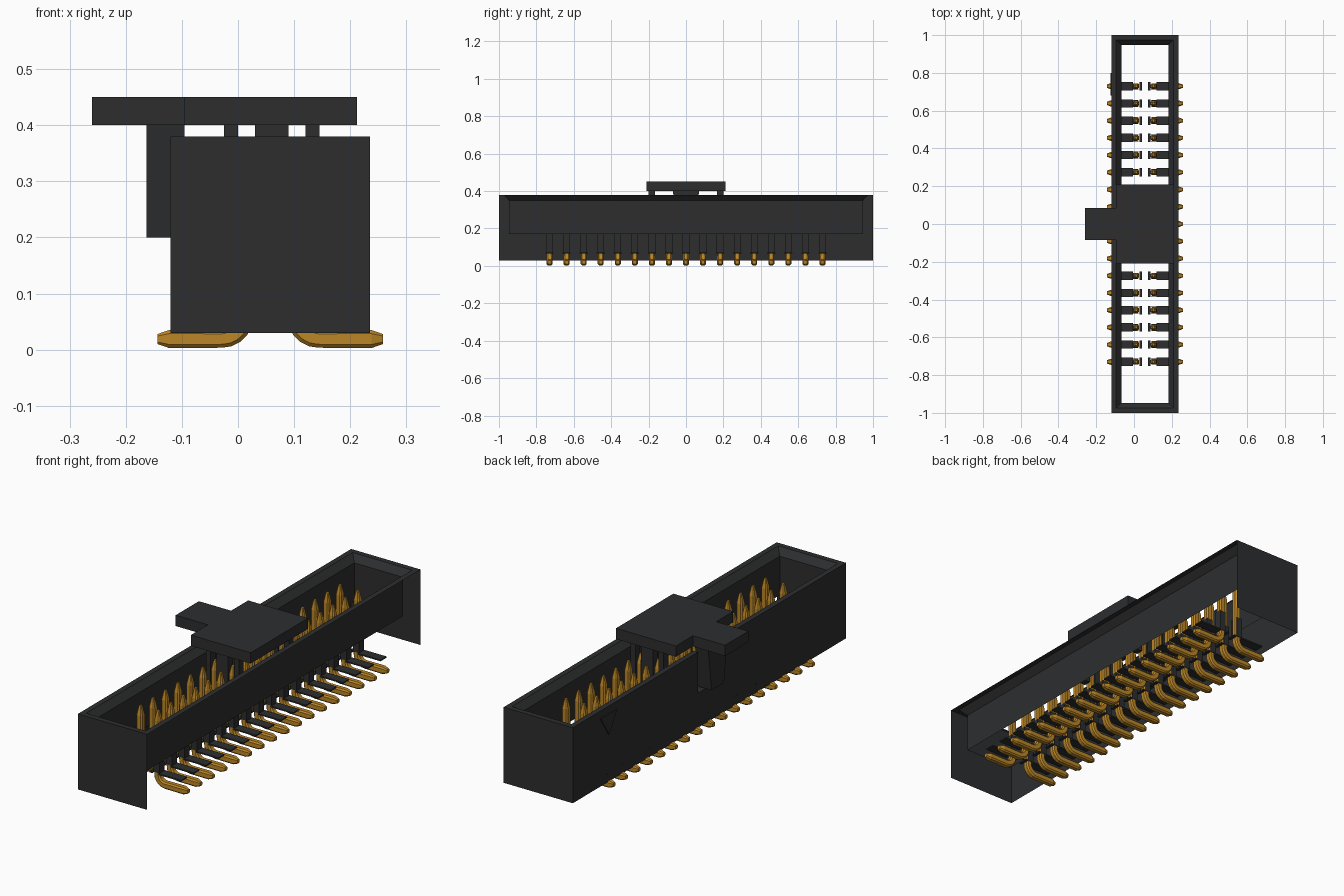
import bpy, bmesh, math
from mathutils import Vector

if "Cube" in bpy.data.objects:
    bpy.data.objects.remove(bpy.data.objects["Cube"])


def material(name, rgb, rough):
    m = bpy.data.materials.new(name)
    m.use_nodes = True
    m.diffuse_color = (*rgb, 1)
    bsdf = m.node_tree.nodes["Principled BSDF"]
    bsdf.inputs["Base Color"].default_value = (*rgb, 1)
    bsdf.inputs["Roughness"].default_value = rough
    return m


BLACK = material("black plastic", (0.026, 0.027, 0.028), 0.6)
GOLD = material("gold", (0.50, 0.24, 0.02), 0.5)

X0, X1 = -0.12, 0.235          # housing width
CX = (X0 + X1) / 2
PITCH = 0.0912
ROWS = 17


def finish(bm, name, mat, recalc=True):
    if recalc:
        bmesh.ops.recalc_face_normals(bm, faces=bm.faces)
    me = bpy.data.meshes.new(name)
    bm.to_mesh(me)
    bm.free()
    me.materials.append(mat)
    ob = bpy.data.objects.new(name, me)
    bpy.context.collection.objects.link(ob)
    return ob


def add_box(bm, x0, x1, y0, y1, z0, z1):
    verts = bmesh.ops.create_cube(bm, size=1)["verts"]
    for v in verts:
        v.co = Vector(((x0 + x1) / 2 + v.co.x * (x1 - x0),
                       (y0 + y1) / 2 + v.co.y * (y1 - y0),
                       (z0 + z1) / 2 + v.co.z * (z1 - z0)))
    return verts


def bridge(bm, a, b):
    n = len(a)
    return [bm.faces.new((a[i], a[(i + 1) % n], b[(i + 1) % n], b[i])) for i in range(n)]


# Shroud: thin shell with chamfered rim, open on the +x outer side and below
bm = bmesh.new()
loops = []
for inset, z in ((0, 0.03), (0, 0.38), (0.025, 0.38), (0.053, 0.35), (0.053, 0.17)):
    xa, xb, y = X0 + inset, X1 - inset, 1 - inset
    loops.append([bm.verts.new(p) for p in
                  ((xa, -y, z), (xb, -y, z), (xb, y, z), (xa, y, z))])
outer = bridge(bm, loops[0], loops[1])
for a, b in zip(loops[1:], loops[2:]):
    bridge(bm, a, b)
bm.faces.remove(outer[1])

# Key notch in the -x wall
NY, NZ = 0.085, 0.19
for co, no in (((0, NY, 0), (0, 1, 0)), ((0, -NY, 0), (0, 1, 0)), ((0, 0, NZ), (0, 0, 1))):
    bmesh.ops.bisect_plane(bm, geom=bm.verts[:] + bm.edges[:] + bm.faces[:],
                           plane_co=co, plane_no=no)
cut = []
for f in bm.faces:
    c = f.calc_center_median()
    if c.x < -0.05 and abs(c.y) < NY and c.z > NZ:
        cut.append(f)
bmesh.ops.delete(bm, geom=cut, context="FACES")
xi = X0 + 0.053
for s in (-1, 1):
    bm.faces.new([bm.verts.new((x, s * NY, z)) for x, z in
                  ((X0, NZ), (xi, NZ), (xi, 0.35), (X0 + 0.025, 0.38), (X0, 0.38))])
bm.faces.new([bm.verts.new(p) for p in
              ((X0, -NY, NZ), (xi, -NY, NZ), (xi, NY, NZ), (X0, NY, NZ))])
bmesh.ops.remove_doubles(bm, verts=bm.verts, dist=1e-5)
finish(bm, "shroud", BLACK)

# First-pin triangle on the -x wall
bm = bmesh.new()
tri = bm.faces.new([bm.verts.new((X0, y, z)) for y, z in
                    ((0.80, 0.345), (0.68, 0.345), (0.74, 0.25))])
ext = bmesh.ops.extrude_face_region(bm, geom=[tri])
for v in [g for g in ext["geom"] if isinstance(g, bmesh.types.BMVert)]:
    v.co.x -= 0.004
finish(bm, "first_pin_mark", BLACK)

# Pins: an eight-sided section swept down the post, round the bend, out the tail
# path entries: outward offset, height, tilt, half size
path = [(0, 0.353, 0, 0.006), (0, 0.31, 0, 0.015), (0, 0.06, 0, 0.015)]
for i in range(1, 6):
    a = math.radians(18 * i)
    path.append((0.04 - 0.04 * math.cos(a), 0.06 - 0.041 * math.sin(a), a, 0.0155))
path += [(0.135, 0.019, math.pi / 2, 0.016), (0.155, 0.019, math.pi / 2, 0.009)]
K = 0.6
SECTION = ((1, K), (K, 1), (-K, 1), (-1, K), (-1, -K), (-K, -1), (K, -1), (1, -K))


def add_pin(bm, side, y):
    rings = []
    for out, z, tilt, h in path:
        ring = []
        for u, v in SECTION:
            o = out + u * h * math.cos(tilt)
            zz = z + u * h * math.sin(tilt)
            ring.append(bm.verts.new((CX + side * (PITCH / 2 + o), y + v * h, zz)))
        rings.append(ring)
    for a, b in zip(rings, rings[1:]):
        bridge(bm, a, b)
    bm.faces.new(rings[0])
    bm.faces.new(rings[-1])


pins, slats = bmesh.new(), bmesh.new()
for side in (-1, 1):
    for i in range(ROWS):
        y = (i - (ROWS - 1) / 2) * PITCH
        add_pin(pins, side, y)

        # Slat over each tail, and a three-sided sleeve behind each post
        def part(o0, o1, y0, y1, z0, z1):
            a, b = sorted((CX + side * (PITCH / 2 + o0), CX + side * (PITCH / 2 + o1)))
            add_box(slats, a, b, y + y0, y + y1, z0, z1)
        part(0.016, 0.132, -0.022, 0.022, 0.066, 0.072)
        part(-0.03, -0.016, -0.022, 0.022, 0.066, 0.072)
        part(0.016, 0.018, -0.018, 0.018, 0.072, 0.17)
        for s in (-1, 1):
            ya, yb = sorted((s * 0.016, s * 0.018))
            part(-0.012, 0.016, ya, yb, 0.072, 0.17)
finish(pins, "pins", GOLD)
finish(slats, "pin_slats", BLACK)

# Pick-up cap: plate with tab
bm = bmesh.new()
outline = ((-0.095, -0.21), (0.212, -0.21), (0.212, 0.21), (-0.095, 0.21),
           (-0.095, 0.085), (-0.26, 0.085), (-0.26, -0.085), (-0.095, -0.085))
bridge(bm, *(rings := [[bm.verts.new((x, y, z)) for x, y in outline] for z in (0.4, 0.45)]))
for r in rings:
    bm.faces.new(r)
finish(bm, "cap_plate", BLACK)

# Tapered latch outside the notch
bm = bmesh.new()
for v in add_box(bm, -0.163, -0.095, -0.07, 0.07, 0.2, 0.4):
    if v.co.z < 0.3:
        v.co.y *= 0.65
finish(bm, "cap_latch", BLACK)

# Cap feet gripping between the pins
bm = bmesh.new()
for s in (-1, 1):
    ya, yb = sorted((s * 0.165, s * 0.2))
    for xa, xb in ((-0.025, 0.0), (0.03, 0.09), (0.12, 0.145)):
        add_box(bm, xa, xb, ya, yb, 0.2, 0.4)
finish(bm, "cap_feet", BLACK)
